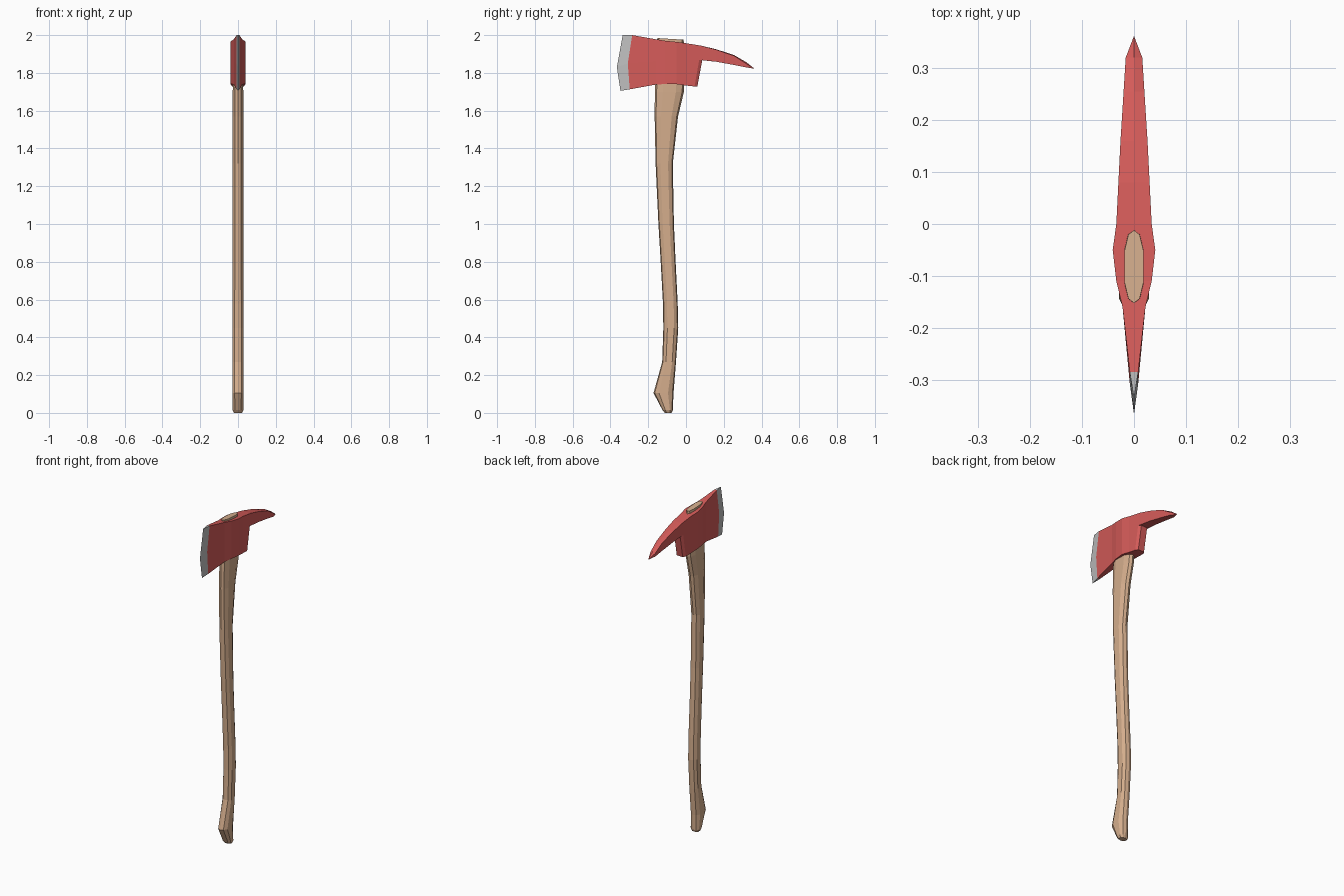
import bpy, bmesh

if "Cube" in bpy.data.objects:
    bpy.data.objects.remove(bpy.data.objects["Cube"])


def material(name, rgb):
    m = bpy.data.materials.new(name)
    m.diffuse_color = (*rgb, 1)
    m.use_nodes = True
    m.node_tree.nodes["Principled BSDF"].inputs["Base Color"].default_value = m.diffuse_color
    return m


wood = material("wood", (0.66, 0.42, 0.265))
red = material("red paint", (0.66, 0.105, 0.10))
steel = material("bare steel", (0.52, 0.52, 0.52))


def finish(bm, name, mats):
    bmesh.ops.remove_doubles(bm, verts=bm.verts, dist=1e-5)
    bmesh.ops.recalc_face_normals(bm, faces=bm.faces)
    me = bpy.data.meshes.new(name)
    bm.to_mesh(me)
    bm.free()
    for m in mats:
        me.materials.append(m)
    ob = bpy.data.objects.new(name, me)
    bpy.context.collection.objects.link(ob)
    return ob


def loft(bm, a, b, skip=(), mat=0):
    n = len(a)
    for i in range(n):
        if i in skip:
            continue
        j = (i + 1) % n
        bm.faces.new((a[i], a[j], b[j], b[i])).material_index = mat


# Handle: ten-sided section lofted up a curved path (z, front y, back y, half width)
section = [(0, 1), (.6, .88), (1, .45), (1, -.45), (.6, -.88),
           (0, -1), (-.6, -.88), (-1, -.45), (-1, .45), (-.6, .88)]
path = [(0.0, -.112, -.076, .022), (.014, -.124, -.07, .028),
        (.105, -.172, -.066, .029), (.27, -.126, -.053, .029),
        (.45, -.12, -.041, .029), (.58, -.122, -.044, .029),
        (.80, -.134, -.055, .028), (1.0, -.146, -.064, .028),
        (1.32, -.161, -.07, .028), (1.57, -.166, -.042, .028),
        (1.70, -.165, -.011, .028), (1.75, -.162, -.01, .027),
        (1.98, -.152, -.012, .018)]
bm = bmesh.new()
rings = []
for z, y0, y1, w in path:
    c, h = (y0 + y1) / 2, (y1 - y0) / 2
    tilt = -.06 if z > 1.9 else 0
    rings.append([bm.verts.new((x * w, c + y * h, z + tilt * y * h)) for x, y in section])
for a, b in zip(rings, rings[1:]):
    loft(bm, a, b)
bm.faces.new(rings[0])
bm.faces.new(rings[-1])
finish(bm, "handle", [wood])

# Axe head: stations from cutting edge to poll, each top / middle / bottom (y, z) and half width
body = [((-.335, 2.0), (-.366, 1.83), (-.347, 1.705), 0),
        ((-.285, 2.0), (-.308, 1.85), (-.298, 1.713), .008),
        ((-.16, 1.978), (-.16, 1.86), (-.16, 1.738), .022),
        ((-.11, 1.970), (-.11, 1.86), (-.11, 1.741), .034),
        ((-.05, 1.964), (-.05, 1.865), (-.05, 1.740), .041),
        ((0, 1.957), (0, 1.868), (0, 1.733), .034),
        ((.08, 1.944), (.07, 1.869), (.045, 1.728), .030)]
# Pick stations: top, underside, half width, height of the centre ridge
pick = [((.16, 1.923), (.16, 1.859), .026, .002),
        ((.255, 1.890), (.255, 1.842), .020, .004),
        ((.32, 1.848), (.32, 1.829), .016, .008),
        ((.362, 1.823), (.362, 1.822), 0, 0)]
bm = bmesh.new()


def station(pts, w, ridge=0):
    t = pts[0]
    ring = [bm.verts.new((0, t[0], t[1] + ridge))]
    ring += [bm.verts.new((w, *p)) for p in pts]
    ring += [bm.verts.new((-w, *p)) for p in reversed(pts)]
    return ring


rings = [station(s[:3], s[3]) for s in body]
for i, (a, b) in enumerate(zip(rings, rings[1:])):
    loft(bm, a, b, mat=1 if i == 0 else 0)

# Poll: back face with chamfered corners
_, tr, mr, br, bl, ml, tl = last = rings[-1]
m2r, m2l = [bm.verts.new((x, .086, 1.867)) for x in (.02, -.02)]
b2r, b2l = [bm.verts.new((x, .060, 1.728)) for x in (.02, -.02)]
for f in ((mr, br, b2r, m2r), (m2r, b2r, b2l, m2l), (m2l, b2l, bl, ml), (br, bl, b2l, b2r)):
    bm.faces.new(f)

# Pick: tapers back from the upper half of the poll
prev = [last[0], tr, mr, ml, tl]
for i, (t, u, w, r) in enumerate(pick):
    ring = station((t, u), w, r)
    loft(bm, prev, ring, skip=(2,) if i == 0 else ())
    if i == 0:
        bm.faces.new((mr, m2r, m2l, ml, ring[3], ring[2]))
    prev = ring
finish(bm, "axe_head", [red, steel])
